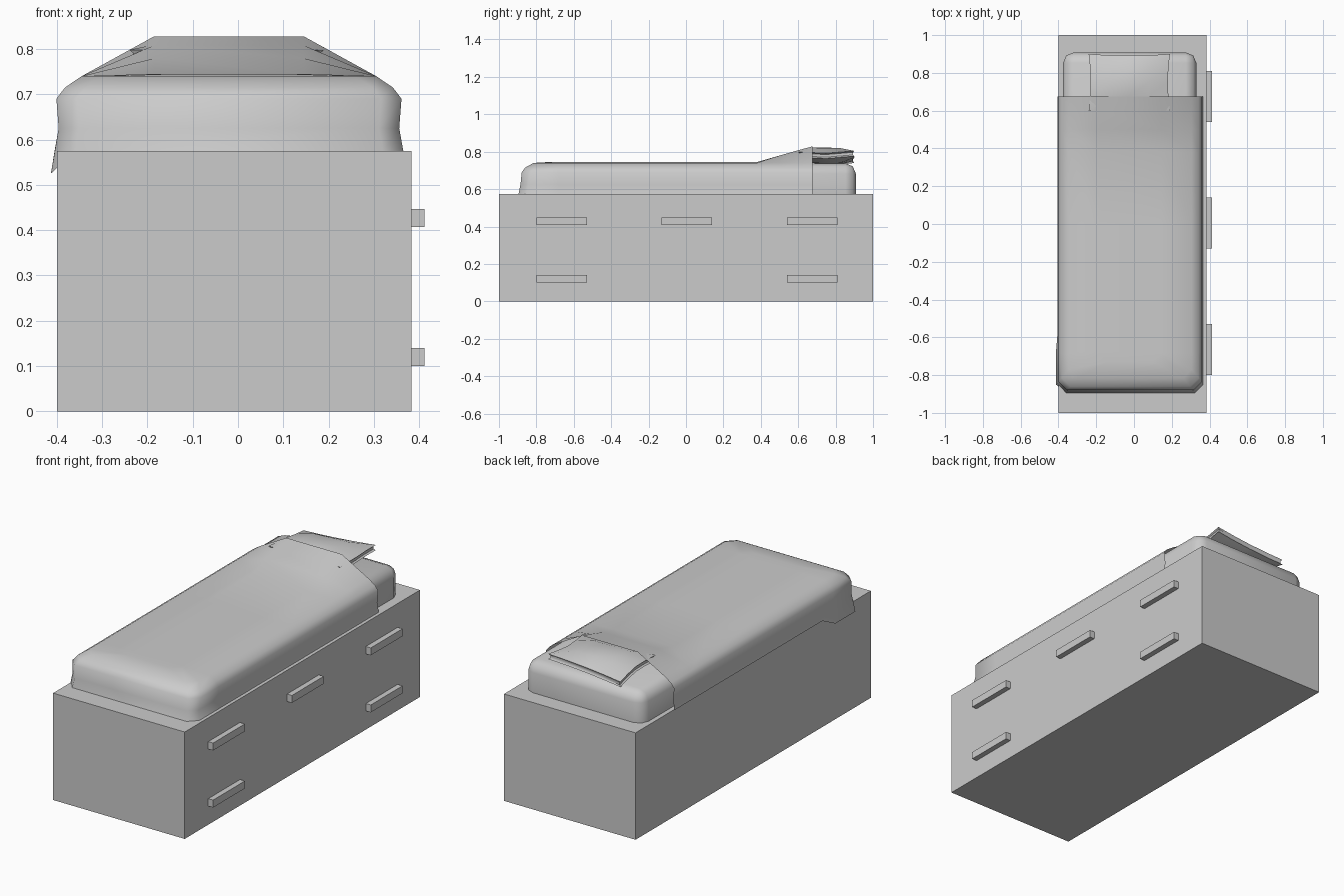
import bpy, bmesh, math
from mathutils import Vector

if "Cube" in bpy.data.objects:
    bpy.data.objects.remove(bpy.data.objects["Cube"])

grey = bpy.data.materials.new("light_grey")
grey.use_nodes = True
grey.diffuse_color = (0.6, 0.6, 0.6, 1)
grey.node_tree.nodes["Principled BSDF"].inputs["Base Color"].default_value = (0.6, 0.6, 0.6, 1)


def finish(name, bm, smooth=None):
    bmesh.ops.recalc_face_normals(bm, faces=bm.faces)
    mesh = bpy.data.meshes.new(name)
    bm.to_mesh(mesh)
    bm.free()
    mesh.materials.append(grey)
    obj = bpy.data.objects.new(name, mesh)
    bpy.context.collection.objects.link(obj)
    if smooth:
        bpy.ops.object.select_all(action='DESELECT')
        obj.select_set(True)
        bpy.context.view_layer.objects.active = obj
        bpy.ops.object.shade_smooth_by_angle(angle=math.radians(smooth))
    return obj


def box(name, low, high, bevel=0, smooth=None):
    bm = bmesh.new()
    bmesh.ops.create_cube(bm, size=1)
    low, high = Vector(low), Vector(high)
    for v in bm.verts:
        v.co = (low + high) / 2 + v.co * (high - low)
    if bevel:
        edges = [e for e in bm.edges if max(v.co.z for v in e.verts) > low.z + 0.01]
        bmesh.ops.bevel(bm, geom=edges, offset=bevel, segments=2, profile=0.5, affect='EDGES')
    return finish(name, bm, smooth)


# Bed base with drawer handles on its left side
box("bed_base", (-0.4, -1, 0), (0.383, 1, 0.575))
for row, z, ys in (("upper", 0.427, (-0.665, 0.005, 0.675)), ("lower", 0.12, (-0.665, 0.675))):
    for i, y in enumerate(ys):
        box(f"{row}_handle_{i + 1}", (0.38, y - 0.135, z - 0.02), (0.412, y + 0.135, z + 0.02))

# Mattress
box("mattress", (-0.375, -0.8, 0.57), (0.33, 0.908, 0.738), bevel=0.055, smooth=50)


# Blanket: stacked outlines, open at the head, raised where it covers the pillow
def crown(y):
    t = min(max((y - 0.38) / 0.29, 0), 1)
    return 0.745 + 0.083 * t


levels = [  # half width, height, foot position
    (0.385, 0.575, -0.895), (0.376, 0.625, -0.885), (0.381, 0.69, -0.878),
    (0.362, 0.715, -0.86), (0.325, 0.74, -0.815), (0.165, None, -0.73)]
side_ys = (0.675, 0.6, 0.5, 0.38, 0, -0.35, -0.58, -0.68)
bm = bmesh.new()
rings = []
for k, (width, z, foot) in enumerate(levels):
    halves = []
    for side in (-1, 1):
        path = [(width, y) for y in side_ys] + [(width, foot + 0.045), (width - 0.045, foot)]
        half = []
        for j, (x, y) in enumerate(path):
            height = crown(y) if z is None else z
            px = side * x - 0.02
            if k == 0 and side < 0 and 7 <= j <= 8:  # corner hanging over the edge
                px, height = -0.413, 0.525
            half.append(bm.verts.new((px, y, height)))
        halves.append(half)
    rings.append(halves[0] + halves[1][::-1])
for a, b in zip(rings, rings[1:]):
    for j in range(len(a) - 1):
        bm.faces.new((a[j], a[j + 1], b[j + 1], b[j]))
top = rings[-1]
for j in range(len(top) // 2 - 1):
    bm.faces.new((top[j], top[j + 1], top[-2 - j], top[-1 - j]))
finish("blanket", bm, 50)

# Pillow: puffed grid with pinched corners, tipped up towards the left
bm = bmesh.new()
bmesh.ops.create_cube(bm, size=2)
bmesh.ops.subdivide_edges(bm, edges=bm.edges[:], cuts=3, use_grid_fill=True)
for v in bm.verts:
    x, y, z = v.co
    puff = 0.014 + 0.03 * (1 - x ** 4) * (1 - y ** 4)
    pull = 1 - 0.06 * (1 - x * x)
    rim = max(abs(x), abs(y)) > 0.99
    waist = 0.96 if rim and abs(z) < 0.9 else 1
    v.co = (-0.025 + 0.215 * x * (1 - 0.05 * (1 - y * y)) * waist,
            0.75 + 0.15 * y * pull * waist,
            0.778 + z * puff + 0.018 * x * max(y, 0) - 0.006 * y)
finish("pillow", bm, 40)
